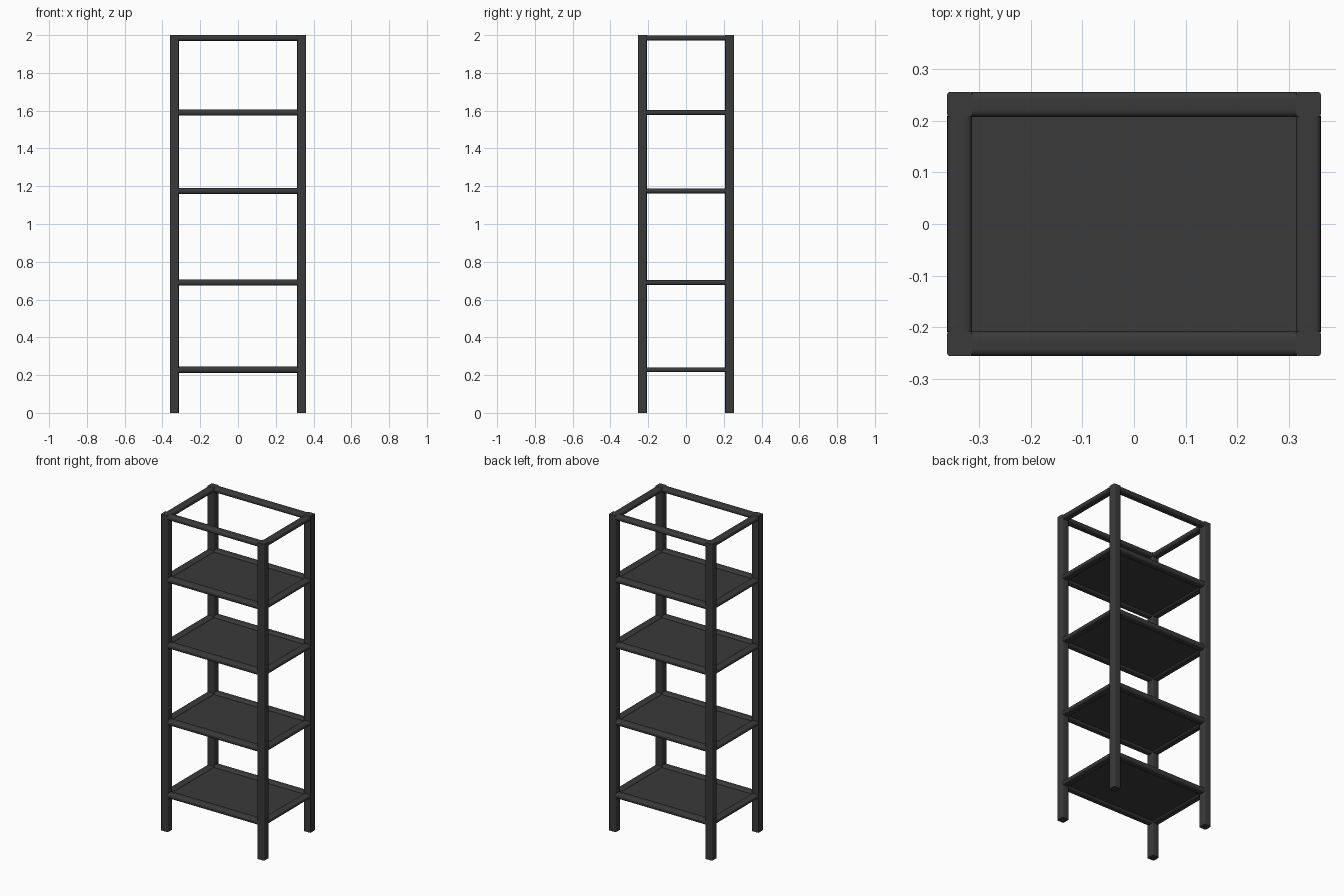
import bpy, bmesh
from mathutils import Vector

old = bpy.data.objects.get("Cube")
if old:
    bpy.data.objects.remove(old, do_unlink=True)

# Single dark finish
metal = bpy.data.materials.new("charcoal metal")
metal.use_nodes = True
COLOR = (0.042, 0.042, 0.042, 1)
metal.diffuse_color = COLOR
metal.node_tree.nodes["Principled BSDF"].inputs["Base Color"].default_value = COLOR

HX, HY, W = 0.361, 0.255, 0.048   # half width, half depth, tube width
IX, IY = HX - W, HY - W           # inner opening


def bar(name, center, size, axis=None, radius=0.0):
    """Box whose edges along the given axis are rounded."""
    bm = bmesh.new()
    bmesh.ops.create_cube(bm, size=1)
    for v in bm.verts:
        v.co = Vector(a * b for a, b in zip(v.co, size))
    if axis is not None:
        edges = [e for e in bm.edges
                 if abs(e.verts[0].co[axis] - e.verts[1].co[axis]) > 1e-4]
        bmesh.ops.bevel(bm, geom=edges, offset=radius, segments=4,
                        profile=0.5, affect='EDGES')
    mesh = bpy.data.meshes.new(name)
    bm.to_mesh(mesh)
    bm.free()
    mesh.materials.append(metal)
    obj = bpy.data.objects.new(name, mesh)
    obj.location = center
    bpy.context.collection.objects.link(obj)
    bpy.ops.object.select_all(action='DESELECT')
    obj.select_set(True)
    bpy.context.view_layer.objects.active = obj
    bpy.ops.object.shade_smooth_by_angle()
    return obj


# Corner posts
for sx, side in ((1, "left"), (-1, "right")):
    for sy, end in ((-1, "front"), (1, "back")):
        bar(f"{end}_{side}_post", (sx * (HX - W / 2), sy * (HY - W / 2), 1),
            (W, W, 2), 2, 0.005)


# Rectangle of rounded rails between the posts
def rail_frame(level, z, long_height, short_height):
    for s, end in ((-1, "front"), (1, "back")):
        bar(f"{level}_{end}_rail", (0, s * (HY - W / 2), z),
            (2 * IX + 0.004, W, long_height), 0, long_height * 0.42)
    for s, side in ((1, "left"), (-1, "right")):
        bar(f"{level}_{side}_rail", (s * (HX - W / 2), 0, z),
            (W, 2 * IY + 0.004, short_height), 1, short_height * 0.42)


rail_frame("top", 1.985, 0.03, 0.028)

# Shelves: rail frame with a thin panel
for i, z in enumerate((0.228, 0.69, 1.175, 1.59), 1):
    rail_frame(f"shelf_{i}", z, 0.033, 0.025)
    bar(f"shelf_{i}_panel", (0, 0, z), (2 * IX + 0.01, 2 * IY + 0.01, 0.01))
